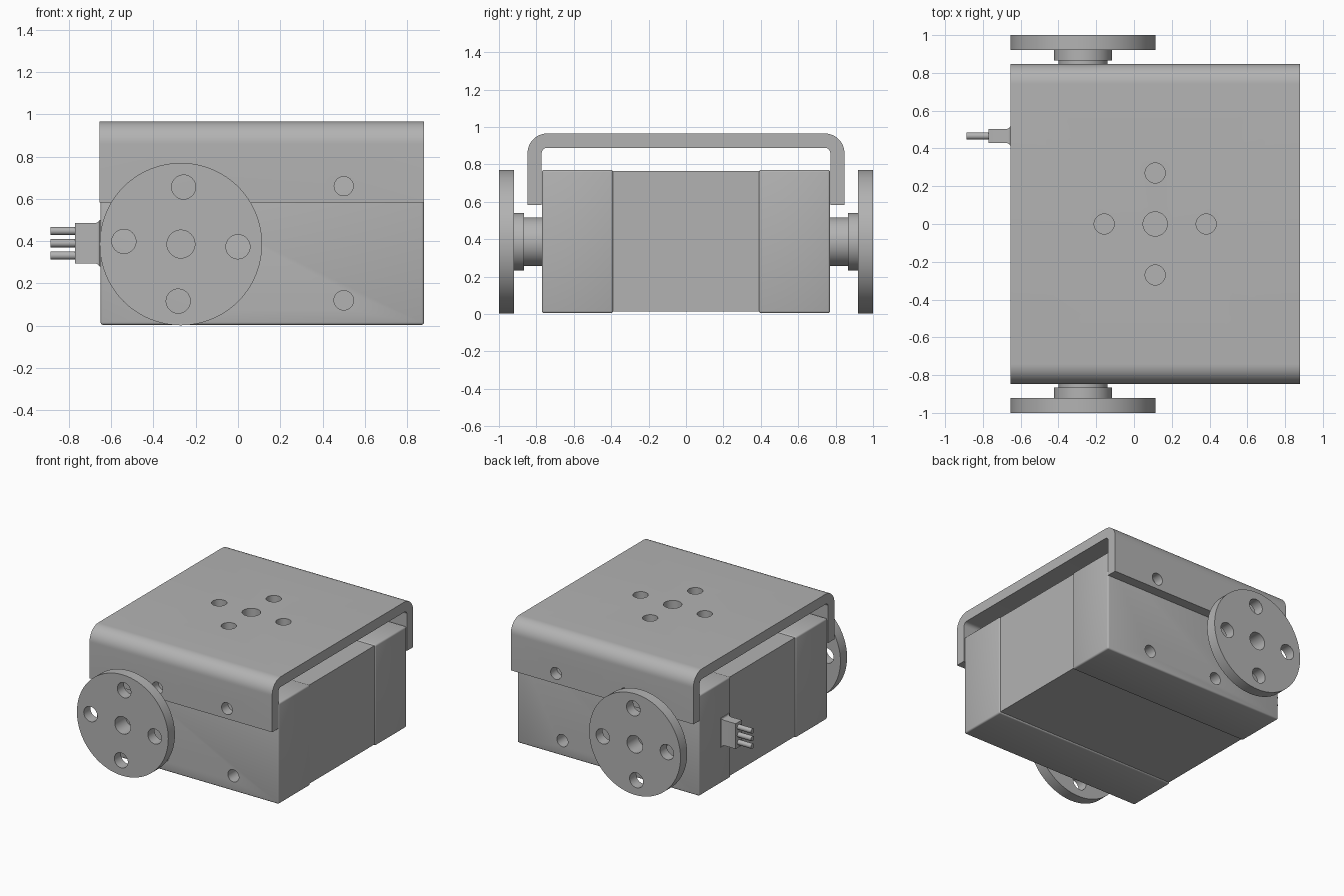
import bpy, bmesh, math
from mathutils import Matrix, Vector

if "Cube" in bpy.data.objects:
    bpy.data.objects.remove(bpy.data.objects["Cube"], do_unlink=True)

grey = bpy.data.materials.new("satin_grey")
grey.use_nodes = True
COLOUR = (0.45, 0.45, 0.45, 1)
grey.diffuse_color = COLOUR
grey.node_tree.nodes["Principled BSDF"].inputs["Base Color"].default_value = COLOUR


def make(name, bm):
    bmesh.ops.recalc_face_normals(bm, faces=bm.faces)
    mesh = bpy.data.meshes.new(name)
    bm.to_mesh(mesh)
    bm.free()
    mesh.materials.append(grey)
    obj = bpy.data.objects.new(name, mesh)
    bpy.context.collection.objects.link(obj)
    return obj


def add_cylinder(bm, start, end, radius, segments=48):
    a, b = Vector(start), Vector(end)
    turn = (b - a).to_track_quat("Z", "Y").to_matrix().to_4x4()
    bmesh.ops.create_cone(bm, cap_ends=True, segments=segments, radius1=radius, radius2=radius,
                          depth=(b - a).length, matrix=Matrix.Translation((a + b) / 2) @ turn)


def box(name, low, high, bevel=0.0):
    low, high = Vector(low), Vector(high)
    bm = bmesh.new()
    bmesh.ops.create_cube(bm, matrix=Matrix.Translation((low + high) / 2) @ Matrix.Diagonal((high - low).to_4d()))
    if bevel:
        bmesh.ops.bevel(bm, geom=bm.edges[:], offset=bevel, segments=3, profile=0.5, affect="EDGES")
    return make(name, bm)


def drill(obj, holes):
    """Cut round holes, each given as start, end and radius, then bake the result."""
    bm = bmesh.new()
    for start, end, radius in holes:
        add_cylinder(bm, start, end, radius)
    cutter = make("hole_cutter", bm)
    mod = obj.modifiers.new("holes", "BOOLEAN")
    mod.operation, mod.solver, mod.object = "DIFFERENCE", "EXACT", cutter
    graph = bpy.context.evaluated_depsgraph_get()
    baked = bpy.data.meshes.new_from_object(obj.evaluated_get(graph))
    obj.modifiers.clear()
    obj.data = baked
    bpy.data.objects.remove(cutter, do_unlink=True)


def smooth(obj):
    for poly in obj.data.polygons:
        poly.use_smooth = True
    obj.data.set_sharp_from_angle(angle=math.radians(30))


# Body: slightly recessed middle with a cap on each end
X0, X1, TOP = -0.65, 0.88, 0.77
parts = [box("body_middle", (X0 + 0.008, -0.4, 0.014), (X1 - 0.008, 0.4, TOP - 0.006))]
for name, side in (("front", -1), ("back", 1)):
    ys = sorted((side * 0.39, side * 0.77))
    cap = box(name + "_body_cap", (X0, ys[0], 0.004), (X1, ys[1], TOP), 0.012)
    drill(cap, [((x, side * 0.64, 0.12), (x, side * 0.8, 0.12), 0.046) for x in (-0.085, 0.5)])
    parts.append(cap)

# Bracket: rounded U profile swept along x
def arch(half, top, radius, foot):
    pts = [(-half, foot)]
    for sign, first in ((-1, 180), (1, 90)):
        for i in range(13):
            a = math.radians(first - 90 * i / 12)
            pts.append((sign * (half - radius) + radius * math.cos(a), top - radius + radius * math.sin(a)))
    return pts + [(half, foot)]

bm = bmesh.new()
outline = arch(0.847, 0.965, 0.105, 0.582) + arch(0.772, 0.888, 0.03, 0.582)[::-1]
face = bm.faces.new([bm.verts.new((-0.655, y, z)) for y, z in outline])
sweep = bmesh.ops.extrude_face_region(bm, geom=[face])
bmesh.ops.translate(bm, vec=(1.535, 0, 0), verts=[v for v in sweep["geom"] if isinstance(v, bmesh.types.BMVert)])
bracket = make("bracket", bm)
C = 0.112
holes = [((C, 0, 0.8), (C, 0, 1.1), 0.064)]
for dx, dy in ((0.27, 0), (-0.27, 0), (0, 0.27), (0, -0.27)):
    holes.append(((C + dx, dy, 0.8), (C + dx, dy, 1.1), 0.053))
for side in (-1, 1):
    for x in (-0.085, 0.5):
        holes.append(((x, side * 0.74, 0.66), (x, side * 0.9, 0.66), 0.045))
drill(bracket, holes)
parts.append(bracket)

# Output shafts, hubs and drilled horn discs on both sides
HX, HZ = -0.27, 0.386
for name, side in (("front", -1), ("back", 1)):
    for part, y0, y1, radius in (("shaft", 0.75, 0.868, 0.13), ("hub", 0.865, 0.922, 0.153),
                                 ("horn_disc", 0.92, 1.0, 0.384)):
        bm = bmesh.new()
        add_cylinder(bm, (HX, side * y0, HZ), (HX, side * y1, HZ), radius, 96)
        obj = make(name + "_" + part, bm)
        if part != "shaft":
            cuts = [((HX, side * 0.85, HZ), (HX, side * 1.1, HZ), 0.066)]
            if part == "horn_disc":
                for k in range(4):
                    a = math.radians(90 * k - 2.7)
                    x, z = HX + 0.27 * math.cos(a), HZ + 0.27 * math.sin(a)
                    cuts.append(((x, side * 0.85, z), (x, side * 1.1, z), 0.057))
            drill(obj, cuts)
        parts.append(obj)

# Cable plug with a flared foot and three pins
PY, PZ = 0.466, 0.39
bm = bmesh.new()
rings = []
for x, grow in ((-0.63, 0.014), (-0.655, 0.014), (-0.66, 0.006), (-0.672, 0), (-0.77, 0)):
    w, h = 0.037 + grow, 0.096 + grow
    rings.append([bm.verts.new((x, PY + sy * w, PZ + sz * h)) for sy, sz in ((-1, -1), (1, -1), (1, 1), (-1, 1))])
for a, b in zip(rings, rings[1:]):
    for i in range(4):
        bm.faces.new((a[i], a[i - 1], b[i - 1], b[i]))
bm.faces.new(rings[0])
bm.faces.new(rings[-1])
parts.append(make("cable_plug", bm))
for i, name in enumerate(("lower", "middle", "upper")):
    bm = bmesh.new()
    z = PZ + (i - 1) * 0.058
    add_cylinder(bm, (-0.76, PY, z), (-0.886, PY, z), 0.019, 24)
    parts.append(make(name + "_pin", bm))

for obj in parts:
    smooth(obj)
